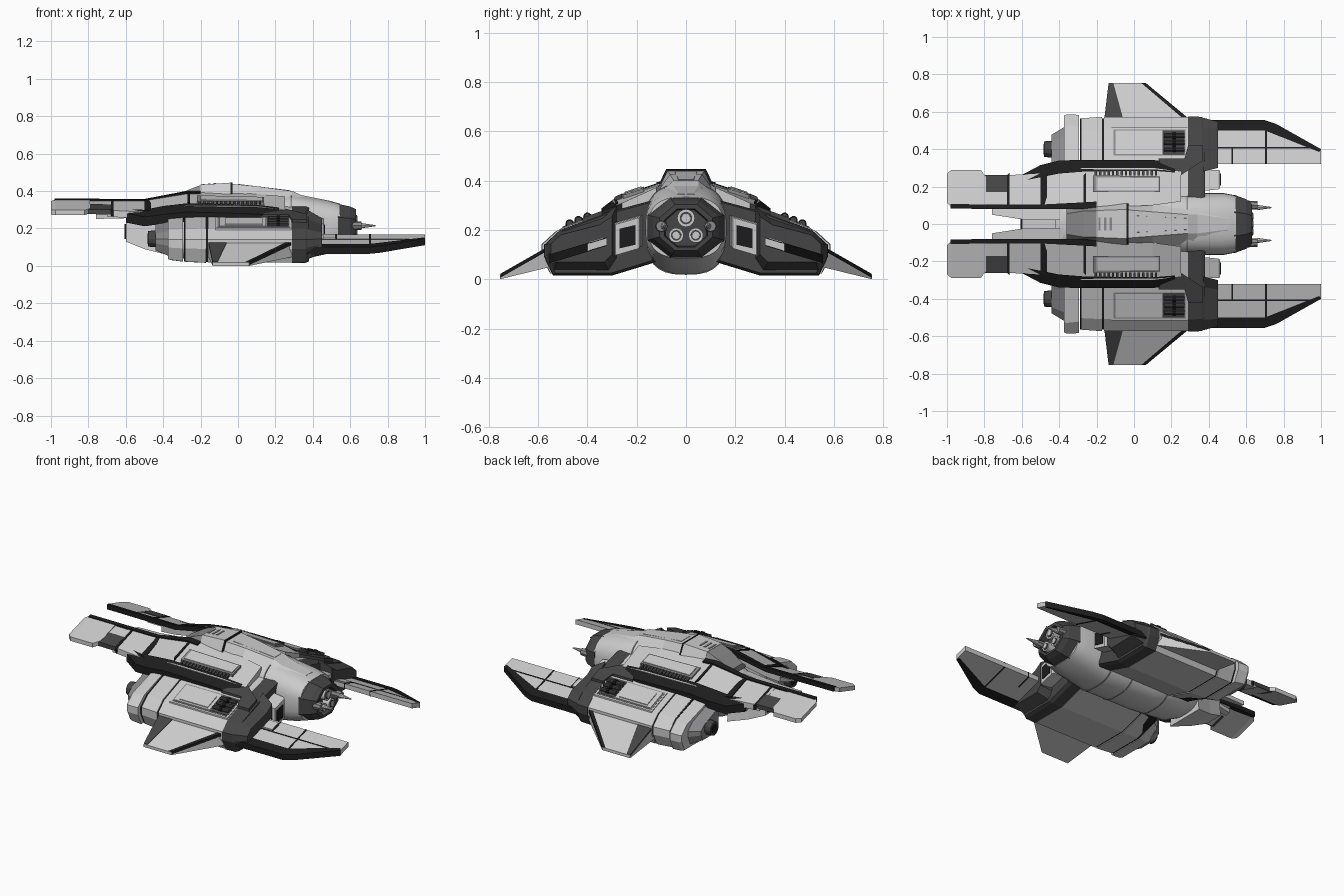
import bpy, bmesh, math

if "Cube" in bpy.data.objects:
    bpy.data.objects.remove(bpy.data.objects["Cube"])


def material(name, v):
    m = bpy.data.materials.new(name)
    m.diffuse_color = (v, v, v * 1.03, 1)
    m.use_nodes = True
    m.node_tree.nodes["Principled BSDF"].inputs["Base Color"].default_value = m.diffuse_color
    return m


BLACK = material("black_trim", 0.012)
DARK = material("dark_metal", 0.06)
MID = material("mid_metal", 0.25)


def finish(name, bm, mat=None, mirror=True, smooth=False):
    bmesh.ops.recalc_face_normals(bm, faces=bm.faces)
    me = bpy.data.meshes.new(name)
    bm.to_mesh(me)
    bm.free()
    ob = bpy.data.objects.new(name, me)
    bpy.context.collection.objects.link(ob)
    if mat:
        me.materials.append(mat)
    if mirror:
        mod = ob.modifiers.new("mirror", 'MIRROR')
        mod.use_axis = (False, True, False)
        mod.use_mirror_merge = False
    if smooth:
        bpy.context.view_layer.objects.active = ob
        ob.select_set(True)
        bpy.ops.object.shade_smooth_by_angle(angle=math.radians(28))
        ob.select_set(False)
    return ob


def loft(name, sections, mat=None, mirror=True, smooth=False):
    """Skin a list of (x, [(y, z), ...]) sections and cap both ends."""
    bm = bmesh.new()
    rings = [[bm.verts.new((x, y, z)) for y, z in pts] for x, pts in sections]
    n = len(rings[0])
    for a, b in zip(rings, rings[1:]):
        for i in range(n):
            bm.faces.new((a[i], a[(i + 1) % n], b[(i + 1) % n], b[i]))
    bm.faces.new(rings[0])
    bm.faces.new(rings[-1])
    return finish(name, bm, mat, mirror, smooth)


def strip(name, rows, t, mat=None):
    """Thick strip from rows of (x, inner y, inner z, outer y, outer z)."""
    return loft(name, [(x, [(a, za), (b, zb), (b, zb - t), (a, za - t)]) for x, a, za, b, zb in rows], mat)


def plate(name, outline, zf, t, lift=0.0, mat=None):
    """Plan outline laid on the slanted surface z = zf(y)."""
    bm = bmesh.new()
    top = [bm.verts.new((x, y, zf(y) + lift)) for x, y in outline]
    bot = [bm.verts.new((x, y, zf(y) + lift - t)) for x, y in outline]
    bm.faces.new(top)
    bm.faces.new(bot)
    for i in range(len(top)):
        j = (i + 1) % len(top)
        bm.faces.new((top[i], top[j], bot[j], bot[i]))
    return finish(name, bm, mat)


def rect(x0, x1, y0, y1):
    return [(x0, y0), (x1, y0), (x1, y1), (x0, y1)]


def oval(x, w, lo, hi, p=0.72, n=32, phase=0.0):
    c, h = (lo + hi) / 2, (hi - lo) / 2
    f = lambda v: math.copysign(abs(v) ** p, v)
    angles = [2 * math.pi * (i + phase) / n for i in range(n)]
    return (x, [(w * f(math.cos(a)), c + h * f(math.sin(a))) for a in angles])


def tube(name, x0, x1, y, z, r0, r1, mat=None, n=16, mirror=True):
    ring = lambda r: [(y + r * math.cos(2 * math.pi * i / n), z + r * math.sin(2 * math.pi * i / n)) for i in range(n)]
    return loft(name, [(x0, ring(r0)), (x1, ring(r1))], mat, mirror, True)


def trap(x, wb, wt, zb, zt):
    return (x, [(-wb, zb), (wb, zb), (wt, zt), (-wt, zt)])


# --- Central hull and belly ---
loft("hull", [oval(-.42, .12, .10, .29), oval(-.3, .15, .04, .345), oval(-.05, .16, .02, .375),
              oval(.28, .165, .02, .385), oval(.48, .165, .065, .35), oval(.545, .152, .085, .333)], None, False, True)
for i, (x, w, lo, hi) in enumerate([(-.15, .16, .026, .36), (.12, .166, .018, .38), (.28, .168, .018, .387)]):
    loft(f"hull_seam_{i}", [oval(x, w, lo, hi), oval(x + .008, w, lo, hi)], MID, False, True)

# --- Octagonal tail ring with three nozzles ---
octo = lambda x, w, lo, hi: oval(x, w * 1.06, lo - .006, hi + .006, 1, 8, .5)
loft("tail_ring", [octo(.535, .16, .082, .336), octo(.6, .135, .1, .32), octo(.63, .11, .115, .305),
                   octo(.63, .09, .13, .285), octo(.585, .085, .135, .28)], DARK, False)
for i, (y, z, r) in enumerate([(0, .248, .036), (.04, .178, .03), (-.04, .178, .03)]):
    tube(f"nozzle_{i}", .58, .632, y, z, r, r, None, 20, False)
    tube(f"nozzle_core_{i}", .6, .635, y, z, r * .75, r * .7, DARK, 20, False)
    tube(f"nozzle_plug_{i}", .6, .638, y, z, r * .55, r * .5, None, 20, False)
tube("tail_spike", .55, .66, .1, .215, .028, .022, MID, 8)
tube("tail_spike_tip", .66, .735, .088, .215, .014, .003, None, 8)

# --- Canopy and spine ---
loft("canopy_front", [trap(-.36, .1, .055, .32, .355), trap(-.27, .112, .07, .33, .405), trap(-.2, .12, .07, .34, .432)], MID, False)
loft("canopy", [trap(-.2, .122, .072, .33, .434), trap(-.04, .135, .078, .34, .445)], None, False)
loft("canopy_rear_frame", [trap(-.04, .137, .08, .33, .447), trap(-.03, .137, .08, .33, .446)], BLACK, False)
loft("spine", [trap(-.03, .125, .075, .33, .438), trap(.1, .125, .065, .34, .426), trap(.29, .125, .05, .34, .4),
               trap(.34, .12, .05, .34, .378), trap(.5, .1, .03, .32, .346)], None, False)
loft("spine_panel", [trap(.0, .05, .045, .42, .438), trap(.28, .035, .03, .39, .404)], None, False)
for i in range(3):
    x = -.19 + i * .03
    loft(f"canopy_slat_{i}", [trap(x, .04, .035, .4, .438 + i * .002), trap(x + .012, .04, .035, .4, .439 + i * .002)], MID, False)

# --- Chin scoop and centre prongs at the front ---
loft("chin_scoop", [trap(-.6, .06, .055, .13, .24), trap(-.5, .09, .07, .09, .265), trap(-.38, .13, .1, .06, .28)], None, False)
loft("scoop_mouth", [trap(-.606, .045, .04, .145, .225), trap(-.58, .045, .04, .145, .225)], BLACK, False)
strip("centre_prong", [(-.76, .05, .282, .08, .276), (-.6, .025, .288, .08, .28), (-.38, .02, .31, .085, .30)], .025)

# --- Upper booms ---
strip("boom_tip", [(-1, .115, .346, .27, .30), (-.975, .09, .356, .29, .298), (-.82, .09, .356, .29, .298), (-.79, .09, .356, .25, .308)], .026)
strip("boom_mid", [(-.8, .09, .352, .255, .302), (-.68, .09, .35, .255, .30)], .024)
strip("boom_inset", [(-.82, .17, .331, .262, .303), (-.68, .17, .329, .262, .301)], .026, DARK)
strip("boom_rear", [(-.7, .09, .353, .26, .298), (-.5, .085, .355, .27, .288)], .035)
strip("boom_edge", [(-.98, .082, .36, .106, .356), (-.5, .08, .358, .104, .354), (-.28, .08, .4, .115, .394), (-.2, .09, .4, .12, .393)], .03, BLACK)
strip("shoulder", [(-.6, .09, .345, .25, .29), (-.5, .085, .355, .27, .283), (-.27, .085, .396, .3, .322), (.1, .1, .385, .3, .318),
                   (.25, .12, .372, .28, .30)], .06)
strip("shoulder_trim", [(-.6, .23, .302, .262, .282), (-.5, .25, .3, .315, .262), (-.4, .27, .32, .34, .275), (-.27, .28, .335, .342, .288),
                        (.1, .285, .327, .342, .278), (.22, .275, .312, .33, .262)], .05, BLACK)
for i, (x, z, d) in enumerate(((-.68, .355, 0), (-.5, .357, .02), (-.27, .398, 0))):
    strip(f"boom_seam_{i}", [(x, .09, z, .26, z - .057), (x + .014 + d, .09, z, .275, z - .06)], .03, BLACK)
strip("shoulder_panel", [(-.22, .17, .376, .26, .346), (.14, .17, .368, .255, .342)], .02, MID)
strip("shoulder_hatch", [(-.2, .18, .377, .25, .354), (.13, .18, .369, .245, .35)], .02)
for i in range(15):
    x = -.21 + i * .023
    strip(f"vent_{i}", [(x, .26, .347, .29, .334), (x + .012, .26, .347, .29, .334)], .025, DARK)

# --- Side pods ---
POD = [(.12, .07), (.3, .015), (.54, .016), (.575, .09), (.575, .14), (.51, .2), (.33, .268), (.12, .325)]


def pod(x, s, inner=.12, out=0.0):
    return (x, [(max(inner, .38 + (y - .38) * s) + (out if y > .5 else 0), .15 + (z - .15) * s) for y, z in POD])


loft("pod_body", [pod(-.16, .985), pod(.31, .985)])
loft("pod_seam_front", [pod(-.29, .94), pod(-.15, .95)], BLACK)
loft("pod_shell", [pod(-.28, .95, .15), pod(-.17, .99, .13)])
loft("pod_nose", [pod(-.375, .84, .25, .035), pod(-.36, .88, .22, .035), pod(-.295, .94, .17, .02)])
loft("pod_intake", [pod(-.44, .5, .3), pod(-.37, .72, .27)], MID)
tube("pod_gun", -.48, -.36, .4, .145, .042, .05, DARK, 12)
tube("pod_gun_bore", -.484, -.46, .4, .145, .028, .028, BLACK, 12)
loft("pod_clamp", [pod(.29, 1.0), pod(.36, .99), pod(.38, .93)], DARK)
loft("fin_socket", [pod(.37, .86, .28, .02), pod(.45, .6, .3, .05)], DARK)

P = lambda y: .266 - .377 * (y - .33)
plate("pod_bay_frame", rect(-.12, .285, .355, .515), P, .02, .006)
plate("pod_bay", rect(-.11, .275, .365, .505), P, .02, .008, MID)
plate("pod_hatch_frame", rect(-.1, .15, .375, .5), P, .02, .012)
plate("pod_hatch", rect(-.07, .13, .395, .49), P, .02, .017)
plate("pod_cell_bed", rect(.155, .27, .37, .5), P, .02, .01, DARK)
for i in range(3):
    y = .4 + i * .036
    tube(f"pod_cell_{i}", .16, .27, y, P(y) + .014, .013, .013, DARK, 10)
    tube(f"pod_cell_band_{i}", .205, .225, y, P(y) + .014, .017, .017, BLACK, 10)
plate("clamp_arm", [(.13, .35), (.17, .27), (.19, .2), (.24, .2), (.25, .26), (.37, .34), (.37, .42), (.29, .42), (.27, .35)],
      lambda y: .292 - .36 * (y - .3), .05, 0, DARK)

# --- Rear blocks with grilles beside the hull ---
strip("rear_block", [(.3, .17, .265, .29, .23), (.45, .185, .256, .29, .226), (.46, .19, .25, .285, .222)], .125)
strip("rear_grille", [(.45, .205, .22, .27, .205), (.464, .205, .22, .27, .205)], .08, BLACK)

# --- Winglets ---
bm = bmesh.new()
root = [bm.verts.new(v) for v in ((-.16, .55, .05), (-.16, .55, .135), (.3, .55, .135), (.3, .55, .05))]
tip = [bm.verts.new(v) for v in ((-.135, .755, 0), (-.135, .755, .018), (.06, .755, .018), (.06, .755, 0))]
bm.faces.new(root)
bm.faces.new(tip)
for i in range(4):
    bm.faces.new((root[i], root[(i + 1) % 4], tip[(i + 1) % 4], tip[i]))
finish("winglet", bm)
W = lambda y: .135 - .571 * (y - .55)
plate("winglet_front_panel", [(-.158, .57), (-.1, .57), (-.06, .57), (-.11, .752), (-.136, .752)], W, .012, .003, DARK)
plate("winglet_rear_edge", [(.255, .57), (.285, .57), (.064, .753), (.04, .753)], W, .016, .003, BLACK)

# --- Rear fins ---
F = lambda y: .168 - .3 * (y - .32)
plate("fin", [(.37, .32), (1, .32), (1, .4), (.76, .52), (.7, .54), (.37, .54)], F, .03)
plate("fin_outer_edge", [(.37, .5), (.7, .5), (.99, .385), (1, .4), (.76, .535), (.7, .555), (.37, .555)], F, .036, .003, BLACK)
plate("fin_root", rect(.36, .45, .31, .55), F, .05, .012, DARK)
plate("fin_hatch", rect(.455, .52, .335, .4), F, .02, .006)
plate("fin_seam_long", rect(.45, .98, .405, .411), F, .02, .002, BLACK)
plate("fin_seam_front", [(.52, .32), (.53, .32), (.53, .41), (.52, .41)], F, .034, .002, BLACK)
plate("fin_seam_rear", [(.7, .32), (.71, .32), (.71, .5), (.7, .5)], F, .034, .002, BLACK)
